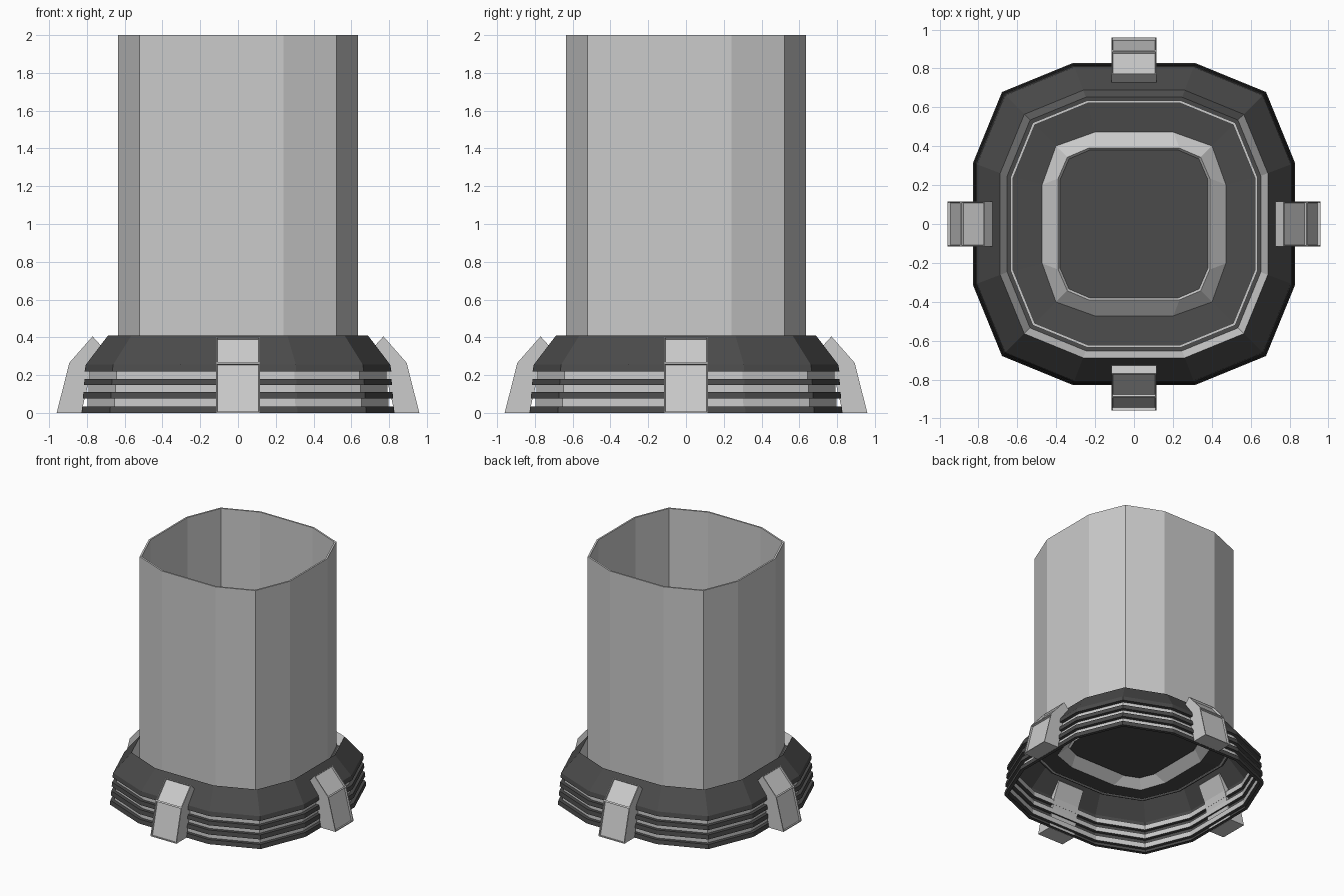
import bpy, bmesh
from math import pi
from mathutils import Matrix, Vector

if "Cube" in bpy.data.objects:
    bpy.data.objects.remove(bpy.data.objects["Cube"])

dark = bpy.data.materials.new("dark_metal")
dark.diffuse_color = (0.07, 0.07, 0.07, 1)
dark.use_nodes = True
dark.node_tree.nodes["Principled BSDF"].inputs["Base Color"].default_value = dark.diffuse_color
grey = bpy.data.materials.new("grey_metal")
grey.diffuse_color = (0.8, 0.8, 0.8, 1)
grey.use_nodes = True
grey.node_tree.nodes["Principled BSDF"].inputs["Base Color"].default_value = grey.diffuse_color


def outline(r, a=0.38, b=0.82):
    """Twelve-sided rounded square of half width r."""
    quarter = [(r, -a * r), (r, a * r), (b * r, b * r)]
    pts = []
    for k in range(4):
        m = Matrix.Rotation(k * pi / 2, 2)
        pts += [m @ Vector(p) for p in quarter]
    return pts


def finish(name, bm, mats):
    me = bpy.data.meshes.new(name)
    bm.to_mesh(me)
    bm.free()
    for m in mats:
        me.materials.append(m)
    ob = bpy.data.objects.new(name, me)
    bpy.context.collection.objects.link(ob)
    return ob


def loft(name, rows, closed=False, cap=False):
    """Skin rows of (radius, z, material of the band that follows, [a, b])."""
    bm = bmesh.new()
    loops = [[bm.verts.new((p.x, p.y, row[1])) for p in outline(row[0], *row[3:])]
             for row in rows]
    for i in range(len(rows) if closed else len(rows) - 1):
        lo, hi = loops[i], loops[(i + 1) % len(rows)]
        for j in range(12):
            k = (j + 1) % 12
            bm.faces.new((lo[j], lo[k], hi[k], hi[j])).material_index = rows[i][2]
    if cap:
        bm.faces.new(loops[-1]).material_index = rows[-1][2]
    return finish(name, bm, [grey, dark])


# Tall open tube with a thin wall
loft("tube", [(0.635, 0.33, 0), (0.635, 2.0, 0), (0.622, 2.0, 0), (0.622, 0.33, 0)], closed=True)

# Ribbed skirt: dark ribs alternating with recessed grey bands
rows = []
for z0, z1, r in [(0, 0.035, 0.828), (0.075, 0.11, 0.822), (0.147, 0.18, 0.816)]:
    rows += [(r - 0.025, z0, 1), (r, z0, 1), (r - 0.004, z1, 1), (r - 0.03, z1, 0)]
# Sloped collar, inner lip, floor and raised hatch
rows += [(0.785, 0.22, 1), (0.812, 0.22, 1), (0.806, 0.255, 1), (0.688, 0.41, 0), (0.652, 0.335, 1),
         (0.472, 0.32, 0, 0.43, 0.85), (0.39, 0.385, 0, 0.6, 0.88),
         (0.38, 0.37, 1, 0.6, 0.88)]
loft("base", rows, cap=True)

# Four clamp feet with recessed outer panels
profile = [(0.83, 0), (0.96, 0), (0.893, 0.265), (0.77, 0.405), (0.72, 0.35), (0.775, 0.23)]
for n, side in enumerate(("right", "back", "left", "front")):
    bm = bmesh.new()
    ends = [[bm.verts.new((x, y, z)) for x, z in profile] for y in (-0.117, 0.117)]
    bm.faces.new(ends[0])
    bm.faces.new(ends[1][::-1])
    sides = []
    for i in range(6):
        j = (i + 1) % 6
        sides.append(bm.faces.new((ends[0][j], ends[0][i], ends[1][i], ends[1][j])))
    bmesh.ops.recalc_face_normals(bm, faces=bm.faces)
    bmesh.ops.inset_individual(bm, faces=sides[1:3], thickness=0.01)
    bmesh.ops.inset_individual(bm, faces=sides[1:3], thickness=0.001, depth=-0.015)
    bm.transform(Matrix.Rotation(n * pi / 2, 4, 'Z'))
    finish(side + "_foot", bm, [grey])
